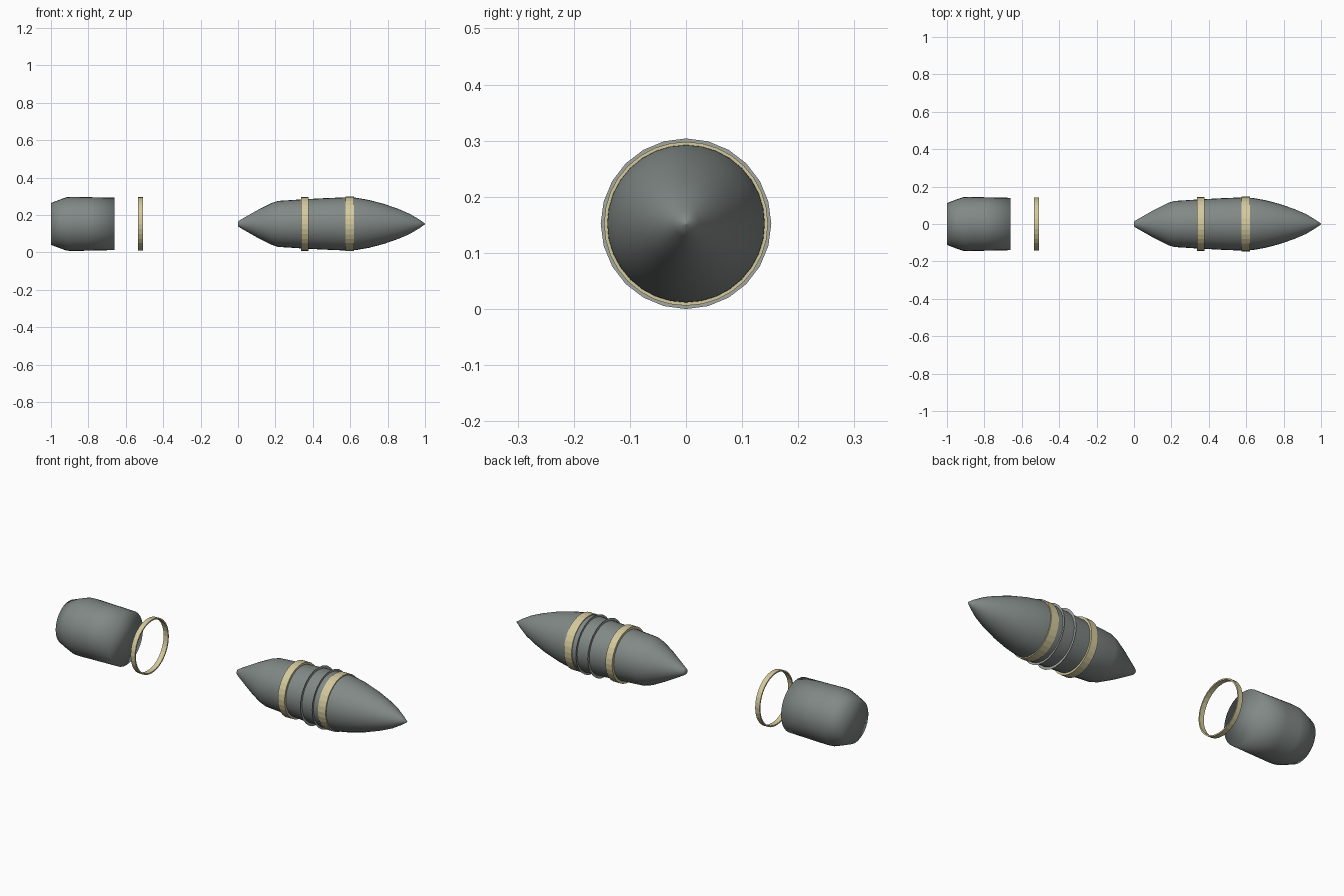
import bpy
import bmesh
from math import cos, sin, pi

cube = bpy.data.objects.get("Cube")
if cube:
    bpy.data.objects.remove(cube)

AXIS_Z = 0.152


def material(name, colour):
    mat = bpy.data.materials.new(name)
    mat.use_nodes = True
    mat.diffuse_color = (*colour, 1)
    mat.node_tree.nodes["Principled BSDF"].inputs["Base Color"].default_value = (*colour, 1)
    return mat


steel = material("grey steel", (0.22, 0.25, 0.24))
brass = material("pale brass", (0.66, 0.59, 0.34))
silver = material("light grey", (0.36, 0.38, 0.35))


def lathe(name, profile, mat, sides=32, caps=False, closed=False, smooth=False):
    """Turn (x, radius) points around the long axis."""
    bm = bmesh.new()
    rings = []
    for x, r in profile:
        rings.append([bm.verts.new((x, r * sin(2 * pi * i / sides),
                                    AXIS_Z + r * cos(2 * pi * i / sides)))
                      for i in range(sides)])
    pairs = list(zip(rings, rings[1:]))
    if closed:
        pairs.append((rings[-1], rings[0]))
    for a, b in pairs:
        for i in range(sides):
            j = (i + 1) % sides
            bm.faces.new((a[i], a[j], b[j], b[i]))
    if caps:
        bm.faces.new(rings[0])
        bm.faces.new(rings[-1])
    bmesh.ops.recalc_face_normals(bm, faces=bm.faces)
    for f in bm.faces:
        f.smooth = smooth
    mesh = bpy.data.meshes.new(name)
    bm.to_mesh(mesh)
    bm.free()
    mesh.materials.append(mat)
    obj = bpy.data.objects.new(name, mesh)
    bpy.context.collection.objects.link(obj)
    return obj


def band(name, x0, x1, outer, inner):
    lathe(name, [(x0, inner), (x0, outer), (x1, outer), (x1, inner)], brass, closed=True)


# Pointed projectile body
lathe("projectile_body",
      [(0.0, 0.013), (0.01, 0.02), (0.11, 0.077), (0.18, 0.112), (0.215, 0.123),
       (0.34, 0.131), (0.45, 0.137), (0.57, 0.142), (0.63, 0.14), (0.7, 0.128),
       (0.78, 0.107), (0.86, 0.079), (0.92, 0.053), (0.97, 0.023), (1.0, 0.002)],
      steel, caps=True, smooth=True)

# Driving bands on the body
band("rear_band", 0.336, 0.376, 0.144, 0.125)
band("front_band", 0.575, 0.62, 0.146, 0.13)

# Paper-thin flanges between the bands
for label, x in (("rear", 0.475), ("front", 0.545)):
    lathe(label + "_flange", [(x, 0.13), (x, 0.152)], silver, sides=24)

# Separate loose ring
band("loose_ring", -0.535, -0.509, 0.143, 0.136)

# Separate rear casing
lathe("rear_casing",
      [(-1.0, 0.112), (-0.95, 0.131), (-0.915, 0.143), (-0.885, 0.145),
       (-0.8, 0.143), (-0.66, 0.14)],
      steel, caps=True, smooth=True)
